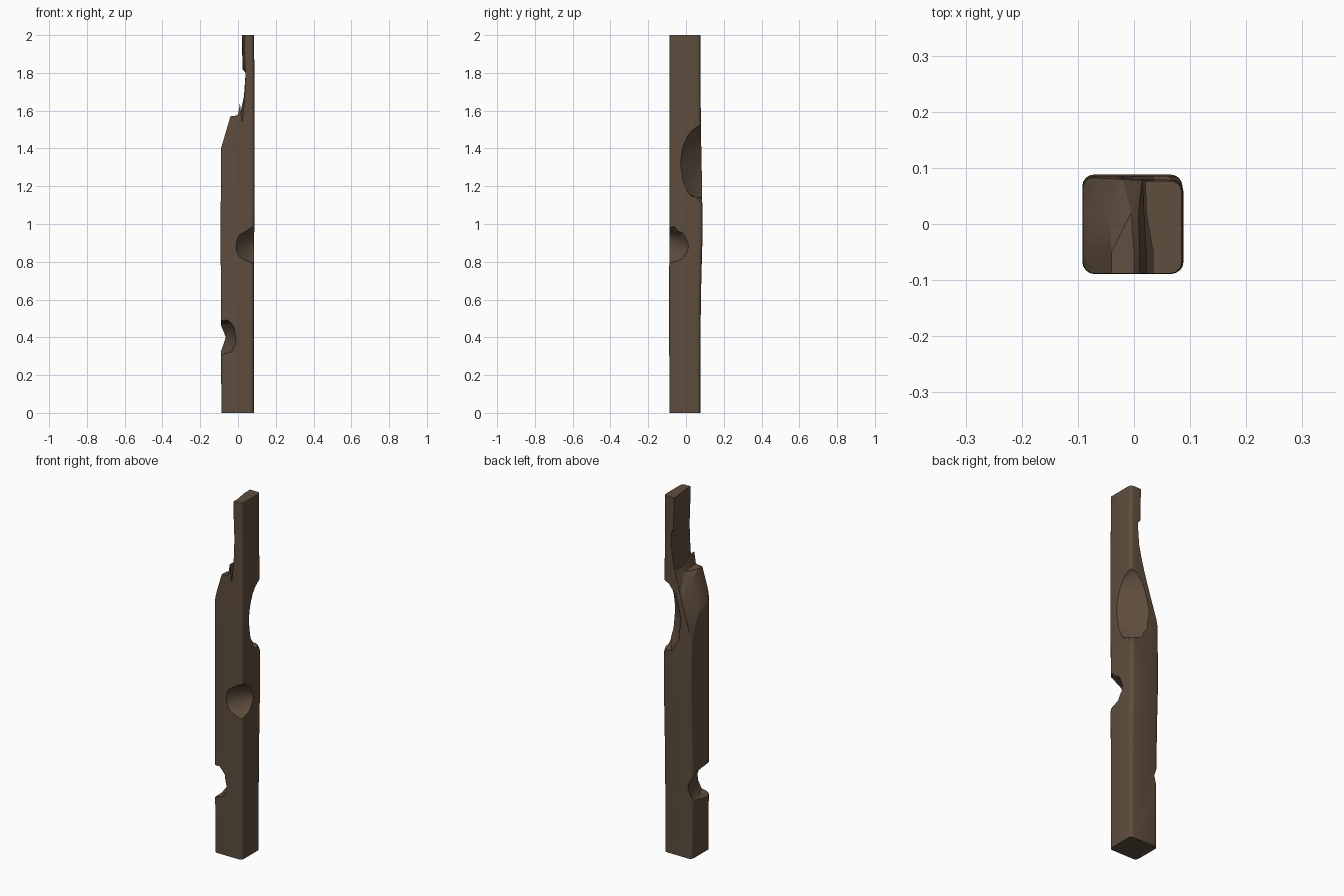
import bpy, bmesh, math, random
from mathutils import Vector

if "Cube" in bpy.data.objects:
    bpy.data.objects.remove(bpy.data.objects["Cube"])

random.seed(7)
wood = bpy.data.materials.new("weathered brown wood")
wood.diffuse_color = (0.113, 0.074, 0.047, 1)
wood.use_nodes = True
wood.node_tree.nodes["Principled BSDF"].inputs["Base Color"].default_value = wood.diffuse_color


def make_object(name, bm):
    bmesh.ops.recalc_face_normals(bm, faces=bm.faces)
    me = bpy.data.meshes.new(name)
    bm.to_mesh(me)
    bm.free()
    me.materials.append(wood)
    ob = bpy.data.objects.new(name, me)
    bpy.context.collection.objects.link(ob)
    return ob


def loft(name, rings, triangulate=False):
    bm = bmesh.new()
    rows = [[bm.verts.new(p) for p in ring] for ring in rings]
    n = len(rows[0])
    for a, b in zip(rows, rows[1:]):
        for i in range(n):
            bm.faces.new((a[i], a[(i + 1) % n], b[(i + 1) % n], b[i]))
    bm.faces.new(rows[0])
    bm.faces.new(rows[-1])
    if triangulate:
        bmesh.ops.triangulate(bm, faces=bm.faces)
    return make_object(name, bm)


def rounded_ring(x0, x1, y0, y1, z, r=0.02, steps=4):
    pts = []
    corners = [(x1 - r, y1 - r), (x0 + r, y1 - r), (x0 + r, y0 + r), (x1 - r, y0 + r)]
    for k, (cx, cy) in enumerate(corners):
        for s in range(steps + 1):
            a = math.pi / 2 * (k + s / steps)
            pts.append((cx + r * math.cos(a), cy + r * math.sin(a), z))
    return pts


# Square post with rounded corners and a slight belly at the back
sections = [(0, -0.088, 0.085, -0.088, 0.076), (0.45, -0.090, 0.085, -0.089, 0.077),
            (0.7, -0.091, 0.086, -0.089, 0.081), (0.95, -0.092, 0.086, -0.088, 0.088),
            (1.2, -0.091, 0.087, -0.088, 0.085), (1.5, -0.090, 0.088, -0.088, 0.079),
            (1.75, -0.089, 0.087, -0.088, 0.077), (2.0, -0.088, 0.085, -0.088, 0.077)]
post = loft("wooden_post", [rounded_ring(a, b, c, d, z) for z, a, b, c, d in sections])


def carve(cutter):
    cutter.hide_render = True
    mod = post.modifiers.new("carve", 'BOOLEAN')
    mod.operation = 'DIFFERENCE'
    mod.solver = 'EXACT'
    mod.object = cutter
    bpy.ops.object.select_all(action='DESELECT')
    bpy.context.view_layer.objects.active = post
    post.select_set(True)
    bpy.ops.object.modifier_apply(modifier=mod.name)
    bpy.data.objects.remove(cutter)


# Broken top: left half split away, profile (x, z) changing from front to back
front = [(-0.09, 1.40), (-0.04, 1.57), (0.0, 1.575), (0.010, 1.64), (0.022, 1.54),
         (0.034, 1.65), (0.040, 1.80), (0.036, 1.84), (0.034, 2.0)]
middle = [(-0.09, 1.36), (-0.045, 1.52), (-0.005, 1.57), (0.008, 1.60), (0.018, 1.55),
          (0.034, 1.64), (0.042, 1.80), (0.026, 1.83), (0.022, 2.0)]
back = [(-0.09, 1.24), (-0.05, 1.37), (-0.02, 1.47), (0.0, 1.54), (0.015, 1.60),
        (0.032, 1.68), (0.040, 1.80), (0.024, 1.82), (0.020, 2.0)]


def break_ring(y, profile):
    (ax, az), (tx, tz) = profile[0], profile[-1]
    pts = [(ax - 0.1, az - 0.3)] + profile + [(tx, 2.2), (ax - 0.1, 2.2)]
    return [(x, y, z) for x, z in pts]


carve(loft("top_break_cutter", [break_ring(-0.12, front), break_ring(-0.05, front),
                                break_ring(0.02, middle), break_ring(0.08, back),
                                break_ring(0.12, back)], True))


# Splintered notches: jagged ellipsoids, thin along their outward direction
def notch(name, centre, outward, depth, width, height):
    n = Vector((outward[0], outward[1], 0)).normalized()
    t = Vector((-n.y, n.x, 0))
    bm = bmesh.new()
    bmesh.ops.create_icosphere(bm, subdivisions=3, radius=1)
    for v in bm.verts:
        p = v.co.copy()
        k = random.uniform(0.96, 1.04) + abs(p.z) ** 2 * random.uniform(-0.12, 0.12)
        v.co = Vector(centre) + (n * p.x * depth + t * p.y * width
                                 + Vector((0, 0, p.z * height))) * k
    carve(make_object(name, bm))


notch("lower_left_notch", (-0.12, -0.03, 0.40), (-0.94, -0.35), 0.09, 0.25, 0.10)
notch("middle_front_notch", (0.086, -0.088, 0.885), (1, -1), 0.078, 0.17, 0.095)
notch("upper_back_notch", (0.087, 0.082, 1.32), (1, 1), 0.082, 0.30, 0.20)

bpy.ops.object.select_all(action='DESELECT')
bpy.context.view_layer.objects.active = post
post.select_set(True)
bpy.ops.object.shade_smooth_by_angle(angle=math.radians(25))
